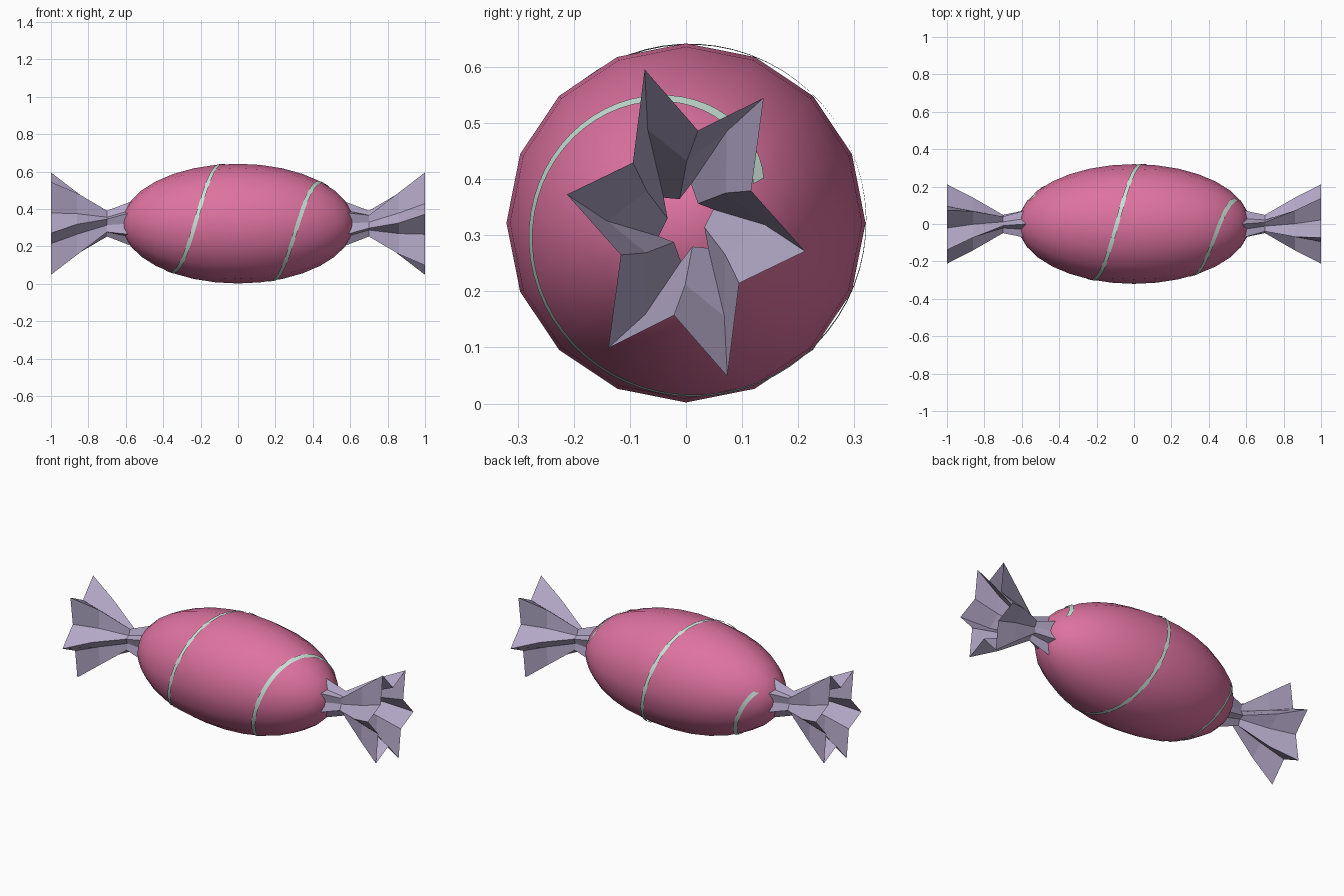
import bpy, bmesh, math
from mathutils import Matrix

if "Cube" in bpy.data.objects:
    bpy.data.objects.remove(bpy.data.objects["Cube"])

CZ = 0.322            # height of the long axis
A, B = 0.62, 0.32     # body half length and radius


def material(name, rgb):
    m = bpy.data.materials.new(name)
    m.diffuse_color = (*rgb, 1)
    m.use_nodes = True
    m.node_tree.nodes["Principled BSDF"].inputs["Base Color"].default_value = m.diffuse_color
    return m


pink = material("pink", (0.73, 0.17, 0.35))
mint = material("pale mint", (0.58, 0.76, 0.68))
lilac = material("lilac grey", (0.45, 0.39, 0.57))


def add_object(name, bm, mat, smooth):
    me = bpy.data.meshes.new(name)
    bmesh.ops.recalc_face_normals(bm, faces=bm.faces)
    for f in bm.faces:
        f.smooth = smooth
    bm.to_mesh(me)
    bm.free()
    me.materials.append(mat)
    ob = bpy.data.objects.new(name, me)
    ob.location.z = CZ
    bpy.context.collection.objects.link(ob)
    return ob


# Sweet body: stretched sphere lying along x
bm = bmesh.new()
bmesh.ops.create_uvsphere(bm, u_segments=16, v_segments=16, radius=1)
bmesh.ops.transform(bm, verts=bm.verts,
                    matrix=Matrix.Diagonal((A, B, B, 1)) @ Matrix.Rotation(math.pi / 2, 4, 'Y'))
add_object("candy_body", bm, pink, True)

# Spiral stripe: thin ribbon winding twice round the body
bm = bmesh.new()
prev = None
STEPS = 128
for i in range(STEPS + 1):
    t = i / STEPS
    phi = math.radians(-210 + 720 * t)
    row = []
    for dx in (-0.011, 0.011):
        x = -0.55 + 1.1 * t + dx
        r = B * math.sqrt(1 - (x / A) ** 2) + 0.002
        row.append(bm.verts.new((x, -r * math.cos(phi), r * math.sin(phi))))
    if prev:
        bm.faces.new((prev[0], prev[1], row[1], row[0]))
    prev = row
add_object("spiral_stripe", bm, mint, True)

# Twisted wrapper ends: x, ridge radius, valley radius, angle of first ridge
RINGS = [(0.58, 0.115, 0.080, 30), (0.70, 0.070, 0.045, 20),
         (0.86, 0.190, 0.110, -1), (1.00, 0.291, 0.167, -10)]


def wrapper_end(name, turn):
    bm = bmesh.new()
    prev = None
    for x, ridge, valley, start in RINGS:
        ring = []
        for k in range(12):
            a = math.radians(start + 30 * k)
            r = valley if k % 2 else ridge
            ring.append(bm.verts.new((x, 0.74 * r * math.cos(a), r * math.sin(a))))
        if prev:
            for k in range(12):
                n = (k + 1) % 12
                bm.faces.new((prev[k], prev[n], ring[n], ring[k]))
        prev = ring
    ob = add_object(name, bm, lilac, False)
    ob.rotation_euler.z = turn


wrapper_end("wrapper_end_right", 0)
wrapper_end("wrapper_end_left", math.pi)
